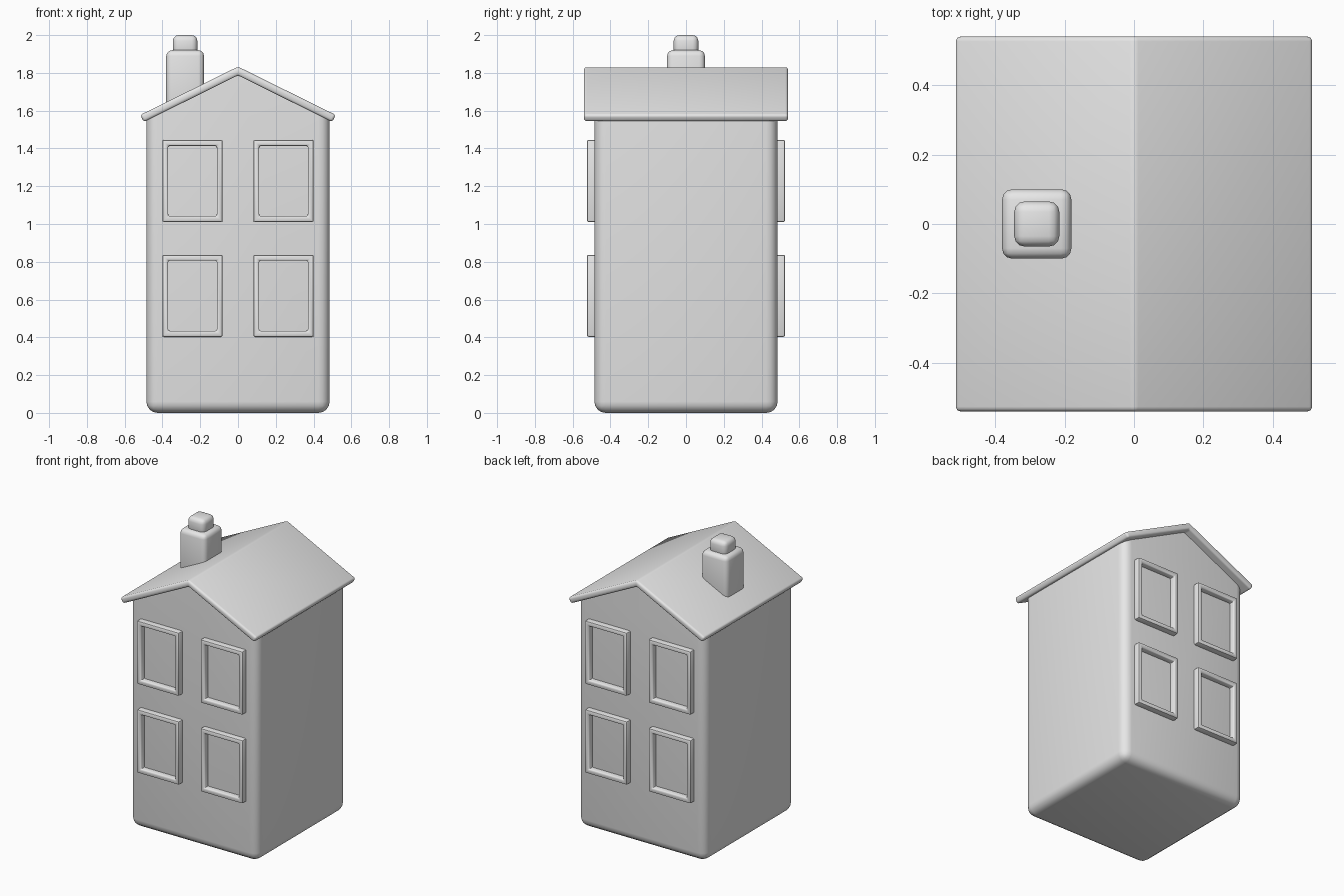
import bpy, bmesh
from mathutils import Vector

cube = bpy.data.objects.get("Cube")
if cube:
    bpy.data.objects.remove(cube, do_unlink=True)

stone = bpy.data.materials.new("light_grey")
stone.use_nodes = True
stone.diffuse_color = (0.8, 0.8, 0.8, 1)
stone.node_tree.nodes["Principled BSDF"].inputs["Base Color"].default_value = (0.8, 0.8, 0.8, 1)


def finish(name, bm, width, rule=lambda e: True, segments=3):
    """Bevel the edges chosen by the rule and make a smooth-by-angle object."""
    bmesh.ops.recalc_face_normals(bm, faces=bm.faces)
    bmesh.ops.bevel(bm, geom=[e for e in bm.edges if rule(e)], offset=width,
                    segments=segments, profile=0.5, affect='EDGES', clamp_overlap=True)
    mesh = bpy.data.meshes.new(name)
    bm.to_mesh(mesh)
    bm.free()
    mesh.materials.append(stone)
    obj = bpy.data.objects.new(name, mesh)
    bpy.context.collection.objects.link(obj)
    bpy.ops.object.select_all(action='DESELECT')
    obj.select_set(True)
    bpy.context.view_layer.objects.active = obj
    bpy.ops.object.shade_smooth_by_angle(angle=0.6)
    return obj


def extruded(profile, depth):
    """Extrude an xz outline along y, centred on y = 0."""
    bm = bmesh.new()
    face = bm.faces.new([bm.verts.new((x, -depth / 2, z)) for x, z in profile])
    out = bmesh.ops.extrude_face_region(bm, geom=[face])
    moved = [g for g in out["geom"] if isinstance(g, bmesh.types.BMVert)]
    bmesh.ops.translate(bm, verts=moved, vec=(0, depth, 0))
    return bm


def block(center, size):
    bm = bmesh.new()
    bmesh.ops.create_cube(bm, size=1)
    for v in bm.verts:
        v.co = Vector(center) + v.co * Vector(size)
    return bm


def below_gable(e):
    """Upright corners and the base edges, not the edges under the roof."""
    low, high = sorted(v.co.z for v in e.verts)
    return low < 0.01


# House body with gabled ends
W = 0.485
body = [(-W, 0), (W, 0), (W, 1.565), (0, 1.805), (-W, 1.565)]
finish("house_body", extruded(body, 2 * W), 0.06, below_gable, 4)

# Folded roof slab
roof = [(0, 1.833), (0.518, 1.577), (0.498, 1.54), (0, 1.787),
        (-0.498, 1.54), (-0.518, 1.577)]
finish("roof", extruded(roof, 1.08), 0.014)

# Chimney and its cap
finish("chimney", block((-0.28, 0, 1.74), (0.2, 0.2, 0.36)), 0.03)
finish("chimney_cap", block((-0.28, 0, 1.945), (0.13, 0.13, 0.11)), 0.03)


def window_frame(name, x, y, z):
    """Rectangular ring standing proud of the wall."""
    bm = block((x, y, z), (0.32, 0.08, 0.434))
    faces = [f for f in bm.faces if abs(f.normal.y) > 0.9]
    bmesh.ops.inset_individual(bm, faces=faces, thickness=0.044)
    bmesh.ops.bridge_loops(bm, edges=list({e for f in faces for e in f.edges}))
    bmesh.ops.delete(bm, geom=faces, context='FACES_ONLY')
    finish(name, bm, 0.009, lambda e: e.calc_face_angle(0) > 0.5, 2)


# Two rows of windows on the front and the back
for side, sy in (("front", -1), ("back", 1)):
    for row, z in (("lower", 0.62), ("upper", 1.228)):
        for hand, sx in (("left", 1), ("right", -1)):
            window_frame(f"{side}_{row}_{hand}_window_frame", sx * 0.241, sy * 0.485, z)
